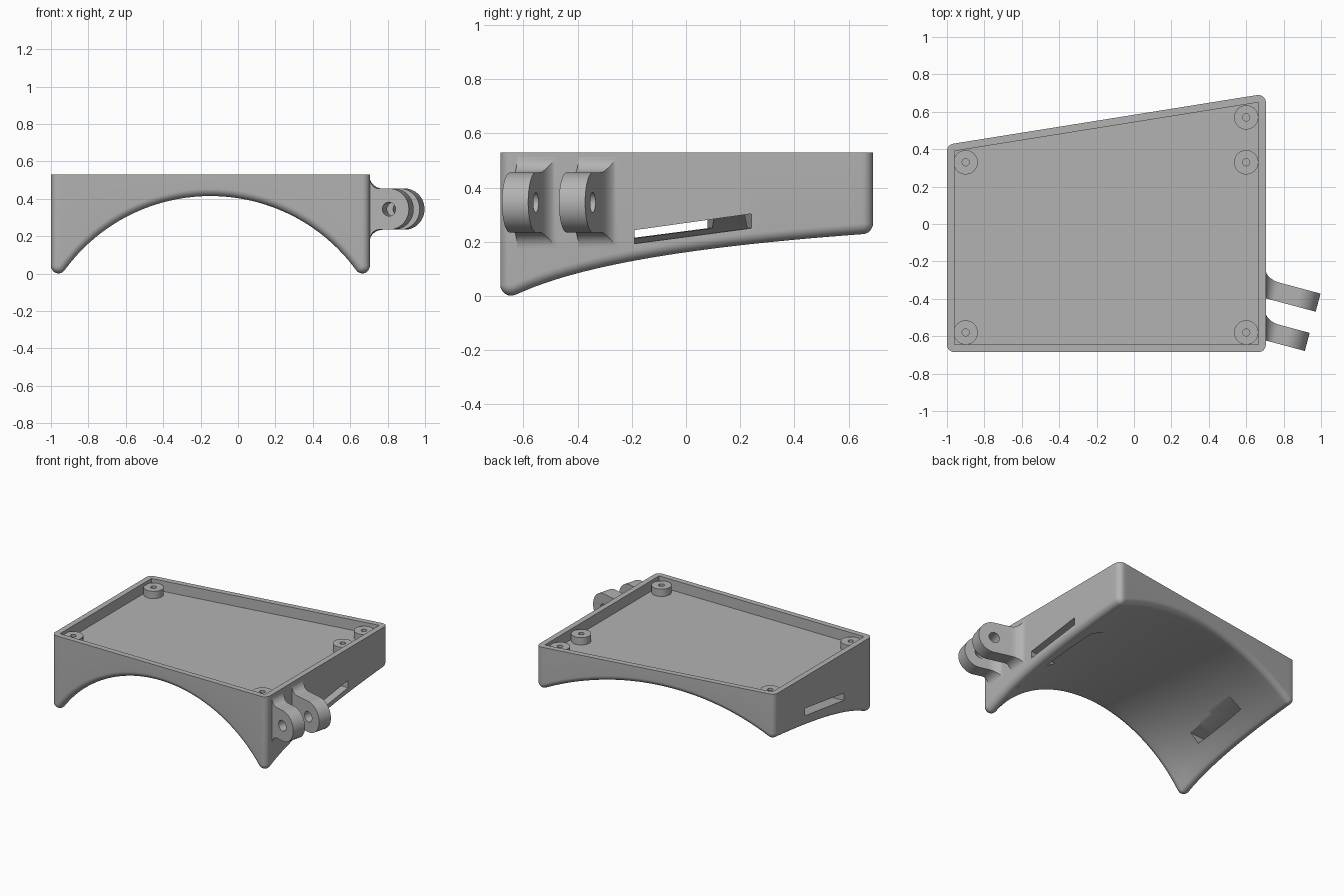
import bpy, bmesh, math
from mathutils import Vector

if "Cube" in bpy.data.objects:
    bpy.data.objects.remove(bpy.data.objects["Cube"])

grey = bpy.data.materials.new("light_grey_plastic")
grey.use_nodes = True
GREY = (0.45, 0.45, 0.45, 1)
grey.diffuse_color = GREY
grey.node_tree.nodes["Principled BSDF"].inputs["Base Color"].default_value = GREY


def make_object(name, bm):
    bmesh.ops.recalc_face_normals(bm, faces=bm.faces)
    mesh = bpy.data.meshes.new(name)
    bm.to_mesh(mesh)
    bm.free()
    obj = bpy.data.objects.new(name, mesh)
    bpy.context.collection.objects.link(obj)
    mesh.materials.append(grey)
    return obj


def activate(obj):
    bpy.ops.object.select_all(action='DESELECT')
    obj.select_set(True)
    bpy.context.view_layer.objects.active = obj


def cut(obj, cutter):
    cutter.hide_render = True
    mod = obj.modifiers.new("cut", 'BOOLEAN')
    mod.operation, mod.solver, mod.object = 'DIFFERENCE', 'EXACT', cutter
    activate(obj)
    bpy.ops.object.modifier_apply(modifier=mod.name)
    bpy.data.objects.remove(cutter)


def smooth(obj):
    activate(obj)
    bpy.ops.object.shade_smooth_by_angle(angle=math.radians(30))


def strip_faces(bm, rows, closed):
    # quads between neighbouring rows of vertices
    pairs = zip(rows, rows[1:] + rows[:1]) if closed else zip(rows, rows[1:])
    for a, b in pairs:
        for k in range(len(a) - 1):
            bm.faces.new((a[k], b[k], b[k + 1], a[k + 1]))


# Tray body: wedge-shaped plan, rolled lower edge, conical arch underneath
R, TOP, FLOOR, ARCH = 0.04, 0.53, 0.455, 0.415
XL, XR, YF, YL, YR = -0.96, 0.665, -0.645, 0.39, 0.65
MID = (XL + XR) / 2
N, M, FAN, ROLL = 48, 20, 6, 10


def centre_height(x, y):
    s = 1.43 + 0.66 * y
    return ARCH + R - s + math.sqrt(s * s - (x - MID) ** 2)


def centre(i, j):
    t = i / N
    x = XL + (XR - XL) * t
    y = YF + (YL + (YR - YL) * t - YF) * j / M
    return Vector((x, y, centre_height(x, y)))


def down_normal(c):
    e = 0.001
    gx = (centre_height(c.x + e, c.y) - centre_height(c.x - e, c.y)) / (2 * e)
    gy = (centre_height(c.x, c.y + e) - centre_height(c.x, c.y - e)) / (2 * e)
    return Vector((gx, gy, -1)).normalized()


def contact(c):
    return c + R * down_normal(c)


bm = bmesh.new()
# arch surface
strip_faces(bm, [[bm.verts.new(contact(centre(i, j))) for j in range(M + 1)]
                 for i in range(N + 1)], False)
# walls all round, with rounded upright corners
back = math.pi / 2 + math.atan2(YR - YL, XR - XL)
edges = [([(i, 0) for i in range(N + 1)], -math.pi / 2),
         ([(N, j) for j in range(M + 1)], 0),
         ([(i, M) for i in range(N, -1, -1)], back),
         ([(0, j) for j in range(M, -1, -1)], math.pi)]
stations = []
for k, (cells, ang) in enumerate(edges):
    stations += [(c, ang) for c in cells]
    following = edges[(k + 1) % 4][1] + (2 * math.pi if k == 3 else 0)
    stations += [(cells[-1], ang + (following - ang) * f / FAN) for f in range(1, FAN)]
columns = []
for cell, ang in stations:
    c = centre(*cell)
    n = Vector((math.cos(ang), math.sin(ang), 0))
    d = down_normal(c)
    rim = c + R * n
    pts = [(c.x, c.y, FLOOR), (c.x, c.y, TOP), (rim.x, rim.y, TOP)]
    pts += [c + R * n.slerp(d, t / ROLL) for t in range(ROLL + 1)]
    columns.append([bm.verts.new(p) for p in pts])
strip_faces(bm, columns, True)
bmesh.ops.remove_doubles(bm, verts=bm.verts, dist=0.0001)
# tray floor
bmesh.ops.holes_fill(bm, edges=[e for e in bm.edges if e.is_boundary], sides=0)
body = make_object("tray_body", bm)

# Strap slot running through both side walls
bm = bmesh.new()
for x, y0, y1 in ((0.75, -0.185, 0.245), (-1.05, -0.365, 0.075)):
    for y, z in ((y0, 0.193), (y0, 0.243), (y1, 0.25), (y1, 0.303)):
        bm.verts.new((x, y, z))
bmesh.ops.convex_hull(bm, input=bm.verts)
cut(body, make_object("slot_cutter", bm))
smooth(body)


# Screw bosses with pilot holes
def boss(name, x, y):
    bm = bmesh.new()
    profile = ((0.065, FLOOR - 0.005), (0.065, 0.507), (0.019, 0.507),
               (0.019, FLOOR - 0.005))
    rows = []
    for k in range(40):
        a = 2 * math.pi * k / 40
        rows.append([bm.verts.new((x + r * math.cos(a), y + r * math.sin(a), z))
                     for r, z in profile])
    strip_faces(bm, rows, True)
    for a, b in zip(rows, rows[1:] + rows[:1]):
        bm.faces.new((a[0], a[3], b[3], b[0]))
    smooth(make_object(name, bm))


for k, (x, y) in enumerate(((-0.9, 0.33), (-0.9, -0.58), (0.6, -0.58),
                            (0.6, 0.33), (0.6, 0.57))):
    boss(f"screw_boss_{k + 1}", x, y)

# Hinge prongs on the left side, angled forward, flaring into the wall
TILT = math.radians(15)
U = Vector((math.cos(TILT), -math.sin(TILT), 0))
V = Vector((math.sin(TILT), math.cos(TILT), 0))
WALL, END, HALF, FLARE = XR + R, 0.11, 0.05, 0.06


def prong(name, px, py):
    pivot = Vector((px, py, 0.345))
    root = (WALL - px) / U.x
    us = [root - 0.025]
    us += [root + FLARE * (1 - math.cos(math.pi / 2 * k / 8)) for k in range(9)]
    us += [END * math.sin(math.pi / 2 * k / 16) for k in range(17)]
    us.sort()
    bm = bmesh.new()
    rows = []
    for u in us:
        h = END if u <= 0 else math.sqrt(max(END ** 2 - u * u, 0)) + 0.0005
        dist = min(max(u - root, 0), FLARE)
        f = FLARE - math.sqrt(FLARE ** 2 - (FLARE - dist) ** 2)
        w = 1 - dist / FLARE
        row = []
        for v, z in ((-HALF, -h - f), (HALF + f * 0.7, -h - f),
                     (HALF + f * 0.7, h + f), (-HALF, h + f)):
            p = pivot + U * (u - w * v * math.tan(TILT)) + V * v
            row.append(bm.verts.new((p.x, p.y, p.z + z)))
        rows.append(row + row[:1])
    strip_faces(bm, rows, False)
    bm.faces.new(rows[0][:4])
    bm.faces.new(rows[-1][:4])
    obj = make_object(name, bm)
    # pin hole
    bm = bmesh.new()
    bmesh.ops.create_cone(bm, cap_ends=True, segments=32, radius1=0.037,
                          radius2=0.037, depth=0.4)
    bmesh.ops.transform(bm, verts=bm.verts,
                        matrix=V.to_track_quat('Z', 'Y').to_matrix().to_4x4())
    bmesh.ops.translate(bm, verts=bm.verts, vec=pivot)
    cut(obj, make_object("pin_hole_cutter", bm))
    smooth(obj)


prong("rear_hinge_prong", 0.878, -0.392)
prong("front_hinge_prong", 0.82, -0.602)
